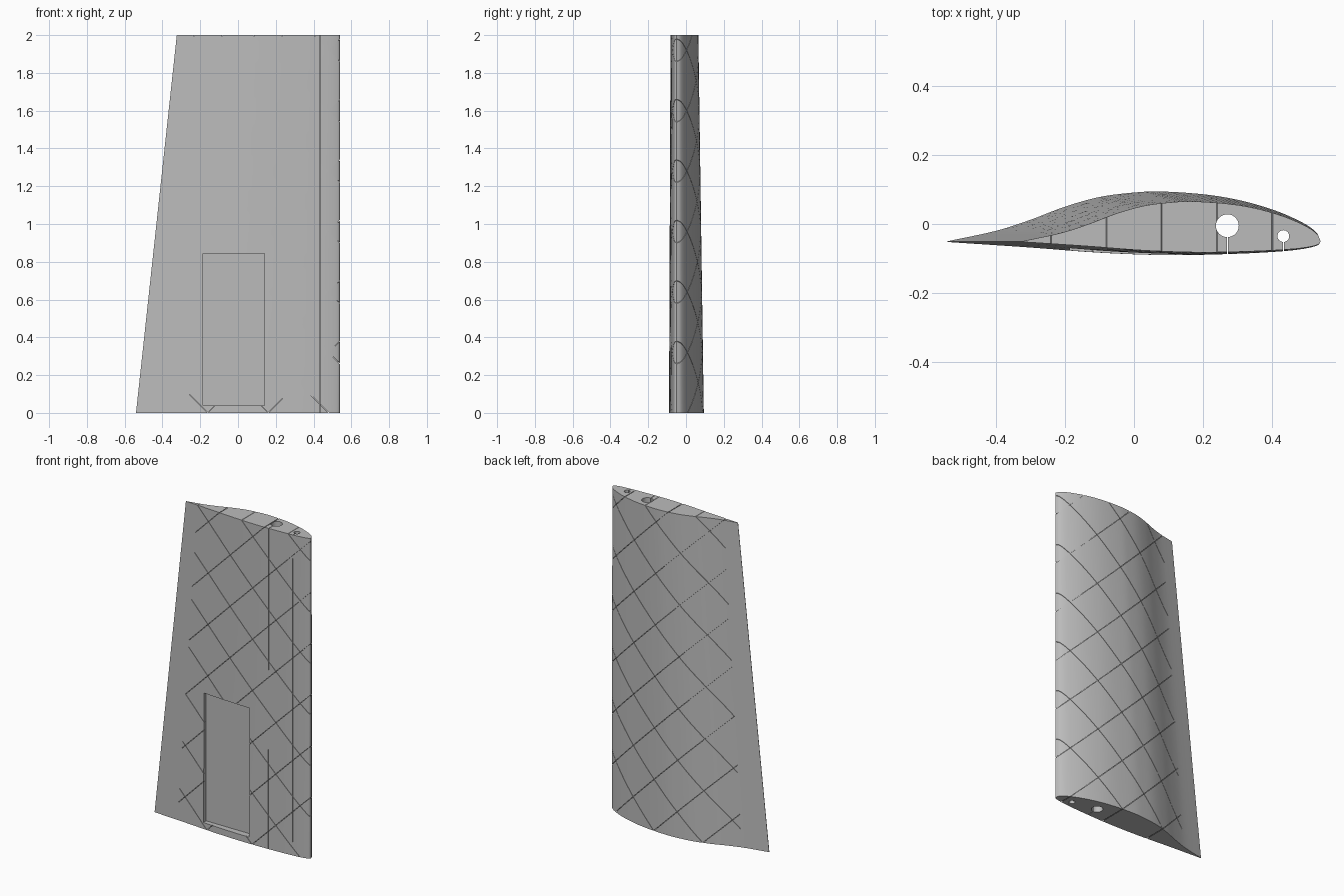
import bpy, bmesh, math
from mathutils import Vector

if "Cube" in bpy.data.objects:
    bpy.data.objects.remove(bpy.data.objects["Cube"])

NOSE = Vector((0.54, -0.05))
TAPER = 0.8
# Root section: upper edge from tail to nose, then lower edge back to the tail
UPPER = [(-0.54, -0.05), (-0.4, -0.02), (-0.3, 0.012), (-0.2, 0.05), (-0.1, 0.078), (0, 0.091),
         (0.08, 0.094), (0.2, 0.086), (0.3, 0.07), (0.4, 0.042), (0.48, 0.008), (0.525, -0.022)]
LOWER = [(0.54, -0.05), (0.525, -0.064), (0.45, -0.077), (0.3, -0.086), (0.1, -0.09),
         (-0.1, -0.083), (-0.3, -0.068), (-0.54, -0.052)]


def smooth_curve(pts, steps=5):
    """Catmull-Rom through the points."""
    p = [Vector(q) for q in pts]
    p = [2 * p[0] - p[1]] + p + [2 * p[-1] - p[-2]]
    out = []
    for i in range(1, len(p) - 2):
        a, b, c, d = p[i - 1:i + 3]
        for s in range(steps):
            t = s / steps
            out.append(0.5 * (2 * b + (c - a) * t + (2 * a - 5 * b + 4 * c - d) * t * t
                              + (3 * b - a - 3 * c + d) * t ** 3))
    return out + [p[-2]]


def make_object(name, bm):
    bmesh.ops.recalc_face_normals(bm, faces=bm.faces[:])
    if bm.calc_volume(signed=True) < 0:
        bmesh.ops.reverse_faces(bm, faces=bm.faces[:])
    mesh = bpy.data.meshes.new(name)
    bm.to_mesh(mesh)
    bm.free()
    ob = bpy.data.objects.new(name, mesh)
    bpy.context.collection.objects.link(ob)
    return ob


def loft(name, profile, z0, z1):
    """Tapered solid whose section shrinks towards the nose line."""
    bm = bmesh.new()
    rings = []
    for z in (z0, z1):
        k = 1 + (TAPER - 1) * z / 2
        rings.append([bm.verts.new((*(NOSE + (p - NOSE) * k), z)) for p in profile])
    n = len(profile)
    for i in range(n):
        j = (i + 1) % n
        bm.faces.new((rings[0][i], rings[0][j], rings[1][j], rings[1][i]))
    for r in rings:
        bm.faces.new(r)
    return make_object(name, bm)


def add_prism(bm, outline, axis, a, b):
    """Extrude an outline of two coordinates along y or z."""
    def place(p, t):
        return (p[0], t, p[1]) if axis == 'y' else (p[0], p[1], t)
    lo = [bm.verts.new(place(p, a)) for p in outline]
    hi = [bm.verts.new(place(p, b)) for p in outline]
    n = len(outline)
    for i in range(n):
        j = (i + 1) % n
        bm.faces.new((lo[i], lo[j], hi[j], hi[i]))
    bm.faces.new(lo)
    bm.faces.new(hi)


def volume(mesh):
    bm = bmesh.new()
    bm.from_mesh(mesh)
    v = bm.calc_volume(signed=True) if bm.faces else 0
    bm.free()
    return v


def cut(target, cutter, keep):
    """Subtract the cutter, accepting only a result that keeps a sane volume."""
    cutter.hide_render = True
    before = volume(target.data)
    for solver in ('MANIFOLD', 'EXACT'):
        m = target.modifiers.new("cut", 'BOOLEAN')
        m.operation = 'DIFFERENCE'
        m.solver = solver
        m.object = cutter
        bpy.context.view_layer.update()
        deps = bpy.context.evaluated_depsgraph_get()
        result = bpy.data.meshes.new_from_object(target.evaluated_get(deps))
        target.modifiers.remove(m)
        if keep * before < volume(result) < 0.999999 * before:
            target.data = result
            return


def rect(x0, x1, y0, y1):
    return [(x0, y0), (x1, y0), (x1, y1), (x0, y1)]


# Wing panel
profile = smooth_curve(UPPER + LOWER[:1])[:-1] + smooth_curve(LOWER)
wing = loft("wing_panel", profile, 0, 2)

# Access hatch recess on the front face
bm = bmesh.new()
add_prism(bm, rect(-0.185, 0.14, 0.04, 0.845), 'y', -0.2, -0.05)
cut(wing, make_object("hatch_cutter", bm), 0.8)

# Spar holes running the full height, each with a slit to the front face
for name, x, y, r in (("main_spar", 0.27, -0.005, 0.033), ("front_spar", 0.432, -0.035, 0.017)):
    bm = bmesh.new()
    add_prism(bm, [(x + r * math.cos(a * math.pi / 16), y + r * math.sin(a * math.pi / 16))
                   for a in range(32)], 'z', -0.1, 2.1)
    cut(wing, make_object(name + "_hole_cutter", bm), 0.8)
    bm = bmesh.new()
    add_prism(bm, rect(x - 0.0012, x + 0.0012, -0.2, y), 'z', -0.1, 2.1)
    cut(wing, make_object(name + "_slit_cutter", bm), 0.8)

# Inner core that limits the depth of the lattice grooves
n = len(profile)
inner = []
for i, p in enumerate(profile):
    t = (profile[(i + 1) % n] - profile[i - 1]).normalized()
    if p.x > -0.46:
        inner.append(p + Vector((t.y, -t.x)) * 0.008)
core = loft("groove_core", inner, 0.008, 1.992)
core.hide_render = True

# Two families of diagonal lattice grooves
h = 0.0012 * math.sqrt(2)
for name, slope in (("rising_grooves", 1), ("falling_grooves", -1)):
    bm = bmesh.new()
    for k in range(-1, 8):
        c = 0.16 + 0.32 * k
        x0 = (-0.375 + 0.067 * c) / (1 - 0.067 * slope)
        x1 = 0.6
        z0, z1 = slope * x0 + c, slope * x1 + c
        add_prism(bm, [(x0, z0 - h), (x1, z1 - h), (x1, z1 + h), (x0, z0 + h)], 'y', -0.2, 0.2)
    grooves = make_object(name, bm)
    cut(grooves, core, 0.3)
    cut(wing, grooves, 0.8)

# Finish
grey = bpy.data.materials.new("light_grey")
grey.diffuse_color = (0.5, 0.5, 0.5, 1)
grey.use_nodes = True
grey.node_tree.nodes["Principled BSDF"].inputs["Base Color"].default_value = grey.diffuse_color
wing.data.materials.clear()
wing.data.materials.append(grey)
for f in wing.data.polygons:
    f.material_index = 0
for ob in bpy.data.objects:
    ob.select_set(ob == wing)
bpy.context.view_layer.objects.active = wing
bpy.ops.object.shade_smooth_by_angle(angle=math.radians(30))
